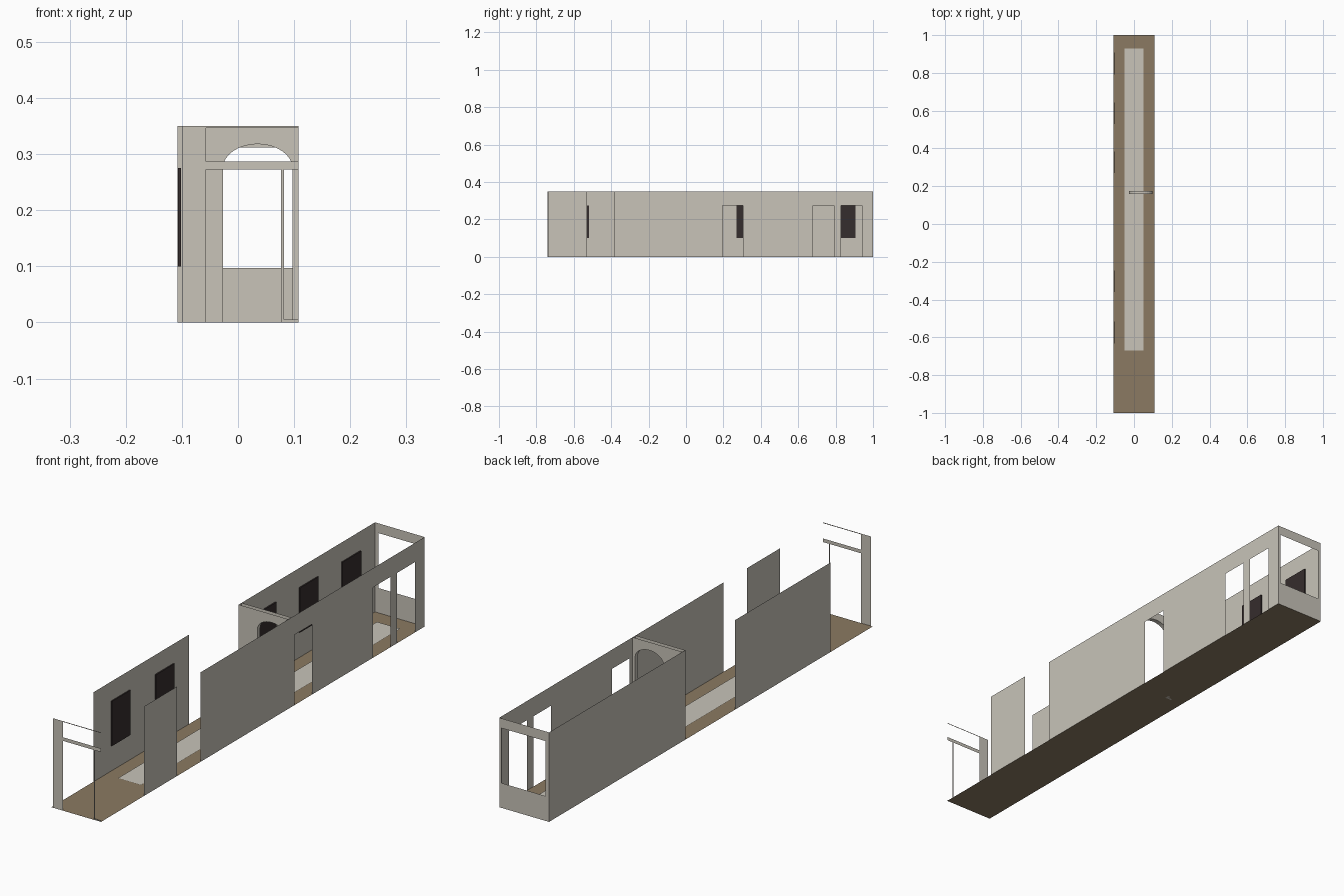
import bpy, bmesh, math

cube = bpy.data.objects.get("Cube")
if cube:
    bpy.data.objects.remove(cube, do_unlink=True)

HALF, TOP, DOOR = 0.1075, 0.35, 0.275


def material(name, rgb):
    m = bpy.data.materials.new(name)
    m.use_nodes = True
    m.diffuse_color = (*rgb, 1)
    m.node_tree.nodes["Principled BSDF"].inputs["Base Color"].default_value = (*rgb, 1)
    return m


cream = material("cream wall", (0.58, 0.55, 0.485))
brown = material("brown floor", (0.258, 0.195, 0.122))
dark = material("dark window", (0.036, 0.026, 0.026))


def finish(name, bm, mat):
    mesh = bpy.data.meshes.new(name)
    bm.to_mesh(mesh)
    bm.free()
    mesh.materials.append(mat)
    ob = bpy.data.objects.new(name, mesh)
    bpy.context.collection.objects.link(ob)
    return ob


def sheet(name, axis, pos, rects, mat=cream):
    """Flat sheet across one axis, made of rectangles (a0, a1, b0, b1)."""
    bm = bmesh.new()
    for a0, a1, b0, b1 in rects:
        corners = []
        for p in ((a0, b0), (a1, b0), (a1, b1), (a0, b1)):
            c = list(p)
            c.insert(axis, pos)
            corners.append(bm.verts.new(c))
        bm.faces.new(corners)
    bmesh.ops.remove_doubles(bm, verts=bm.verts, dist=1e-5)
    return finish(name, bm, mat)


# Floor and long runner
sheet("floor", 2, 0, [(-HALF, HALF, -1, 1)], brown)
sheet("floor_runner", 2, 0.003, [(-0.05, 0.05, -0.67, 0.93)])

# Side walls
for i, (a, b) in enumerate(((-0.74, -0.15), (0.158, 1))):
    sheet(f"right_hand_wall_{i + 1}", 0, -HALF, [(a, b, 0, TOP)])
for i, (a, b) in enumerate(((-0.735, -0.53), (-0.385, -0.145), (-0.145, 0.176))):
    sheet(f"left_hand_wall_{i + 1}", 0, HALF, [(a, b, 0, TOP)])

# Wall with three doorways and lintels above them
doors = ((0.195, 0.305), (0.68, 0.79), (0.83, 0.94))
rects, start = [], 0.176
for a, b in doors:
    rects += [(start, a, 0, TOP), (a, b, DOOR, TOP)]
    start = b
rects.append((start, 1, 0, TOP))
sheet("doorway_wall", 0, HALF, rects)

# Dark window plates on the inner face of the wall
for i, y in enumerate((-0.575, -0.303, 0.327, 0.587, 0.85)):
    bm = bmesh.new()
    bmesh.ops.create_cube(bm, size=1)
    for v in bm.verts:
        v.co.x = -0.1045 + v.co.x * 0.005
        v.co.y = y + v.co.y * 0.115
        v.co.z = 0.1875 + v.co.z * 0.175
    finish(f"window_{i + 1}", bm, dark)

# Partition with an arched doorway, hollow at the top
bm = bmesh.new()
outline = [(0.097, 0), (HALF, 0), (HALF, TOP), (-HALF, TOP), (-HALF, 0), (-0.027, 0)]
for i in range(17):
    t = math.pi * (1 - i / 16)
    outline.append((0.035 + 0.062 * math.cos(t), DOOR + 0.043 * math.sin(t)))
face = bm.faces.new([bm.verts.new((x, 0.158, z)) for x, z in outline])
ext = bmesh.ops.extrude_face_region(bm, geom=[face], use_keep_orig=True)
for g in ext["geom"]:
    if isinstance(g, bmesh.types.BMVert):
        g.co.y = 0.176
bmesh.ops.recalc_face_normals(bm, faces=bm.faces)
caps = [f for f in bm.faces if all(v.co.z > TOP - 1e-4 for v in f.verts)]
bmesh.ops.delete(bm, geom=caps, context="FACES")
finish("arched_partition", bm, cream)

# Back end wall around its window opening
sheet("back_end_wall", 1, 1, [
    (-HALF, HALF, 0, 0.097),
    (-HALF, HALF, 0.312, TOP),
    (-HALF, -0.093, 0.097, 0.312),
    (0.097, HALF, 0.097, 0.312),
])

# Open front end frame
sheet("front_post", 1, -1, [(-0.1, -0.057, 0, TOP)])
sheet("front_top_bar", 1, -1, [(-0.057, HALF, 0.347, TOP)])
sheet("front_cross_bar", 1, -1, [(-0.057, HALF, 0.273, 0.287)])
sheet("front_thin_post", 1, -1, [(0.077, 0.082, 0, 0.273)])
sheet("front_sill", 1, -1, [(0.082, HALF, 0, 0.005)])
